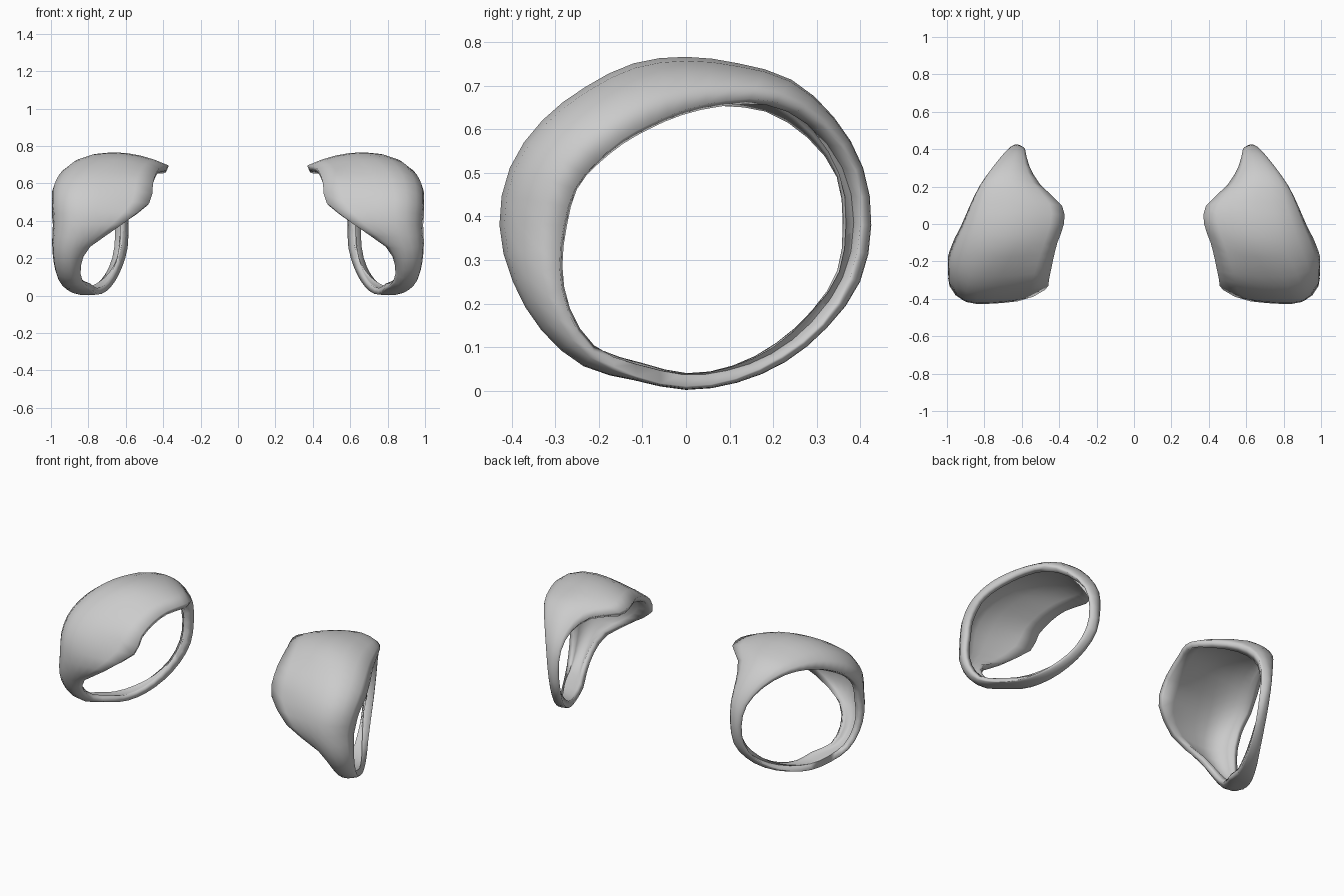
import bpy, math

if "Cube" in bpy.data.objects:
    bpy.data.objects.remove(bpy.data.objects["Cube"])

grey = bpy.data.materials.new("plain grey")
grey.diffuse_color = (0.6, 0.6, 0.6, 1)
grey.use_nodes = True
grey.node_tree.nodes["Principled BSDF"].inputs["Base Color"].default_value = grey.diffuse_color

# Band sections every 18 degrees around the sleeve, starting at the back:
# inner edge radius, inner edge x, crest radius, crest x, rim radius, rim x shift
SECTIONS = [
    (.405, .585, .425, .63, .400, .04), (.410, .58, .427, .63, .405, .055),
    (.385, .56, .420, .65, .385, .07), (.355, .50, .412, .67, .350, .08),
    (.320, .385, .390, .65, .300, .07), (.317, .375, .386, .67, .265, .06),
    (.325, .41, .390, .70, .247, .06), (.345, .435, .392, .77, .245, .055),
    (.370, .455, .408, .82, .250, .045), (.370, .475, .425, .84, .268, .02),
    (.413, .62, .428, .84, .280, 0), (.385, .79, .418, .89, .305, 0),
    (.375, .84, .410, .90, .335, 0), (.375, .83, .400, .88, .360, 0),
    (.365, .78, .375, .84, .365, 0), (.374, .75, .378, .81, .370, 0),
    (.376, .705, .380, .75, .370, 0), (.380, .66, .388, .70, .372, 0),
    (.390, .62, .400, .65, .385, .01), (.400, .59, .420, .62, .395, .025)]
CENTRE_Z = 0.38
STEPS = 4          # faces on each side of the crest


def refined(rows):
    """Add one smoothly interpolated section between each pair."""
    out, n = [], len(rows)
    for i in range(n):
        p = [rows[(i + k) % n] for k in (-1, 0, 1, 2)]
        out.append(p[1])
        out.append([(9 * (b + c) - a - d) / 16 for a, b, c, d in zip(*p)])
    return out


def section_points(angle, ri, xi, rm, xm, ro, shift):
    """Profile across the band: rising to the crest, then curling to the rim."""
    y = ro * math.cos(angle)
    xo = 0.86 - 0.52 * y - 0.2 * y * y + shift      # slanted outer rim
    pts = []
    for k in range(STEPS):
        s = k / STEPS
        pts.append((xi + (xm - xi) * s, ri + (rm - ri) * (1 - (1 - s) ** 2)))
    for k in range(STEPS + 1):
        a = k / STEPS * math.pi / 2
        pts.append((xm + (xo - xm) * math.sin(a), ro + (rm - ro) * math.cos(a)))
    return [(min(x, 0.995), r * math.cos(angle), CENTRE_Z + r * math.sin(angle))
            for x, r in pts]


def shoulder_guard(name, side):
    rows = refined(SECTIONS)
    n, m = len(rows), 2 * STEPS + 1
    verts, faces = [], []
    for i, sec in enumerate(rows):
        for x, y, z in section_points(2 * math.pi * i / n, *sec):
            verts.append((side * x, y, z))
    for i in range(n):
        for j in range(m - 1):
            a, b = i * m + j, (i + 1) % n * m + j
            f = (a, b, b + 1, a + 1)
            faces.append(f if side > 0 else f[::-1])
    mesh = bpy.data.meshes.new(name)
    mesh.from_pydata(verts, [], faces)
    mesh.materials.append(grey)
    obj = bpy.data.objects.new(name, mesh)
    bpy.context.collection.objects.link(obj)
    # wall grown inward, thicker at the back of the ring
    group = obj.vertex_groups.new(name="thickness")
    for i in range(n):
        weight = 0.6 + 0.4 * max(0, math.cos(2 * math.pi * i / n)) ** 2
        group.add(list(range(i * m, i * m + m)), weight, 'REPLACE')
    wall = obj.modifiers.new("wall", 'SOLIDIFY')
    wall.thickness = 0.058
    wall.offset = -1
    wall.vertex_group = group.name
    bpy.ops.object.select_all(action='DESELECT')
    obj.select_set(True)
    bpy.context.view_layer.objects.active = obj
    bpy.ops.object.modifier_apply(modifier="wall")
    bpy.ops.object.shade_smooth_by_angle(angle=math.radians(100))


shoulder_guard("right_shoulder_guard", 1)
shoulder_guard("left_shoulder_guard", -1)
